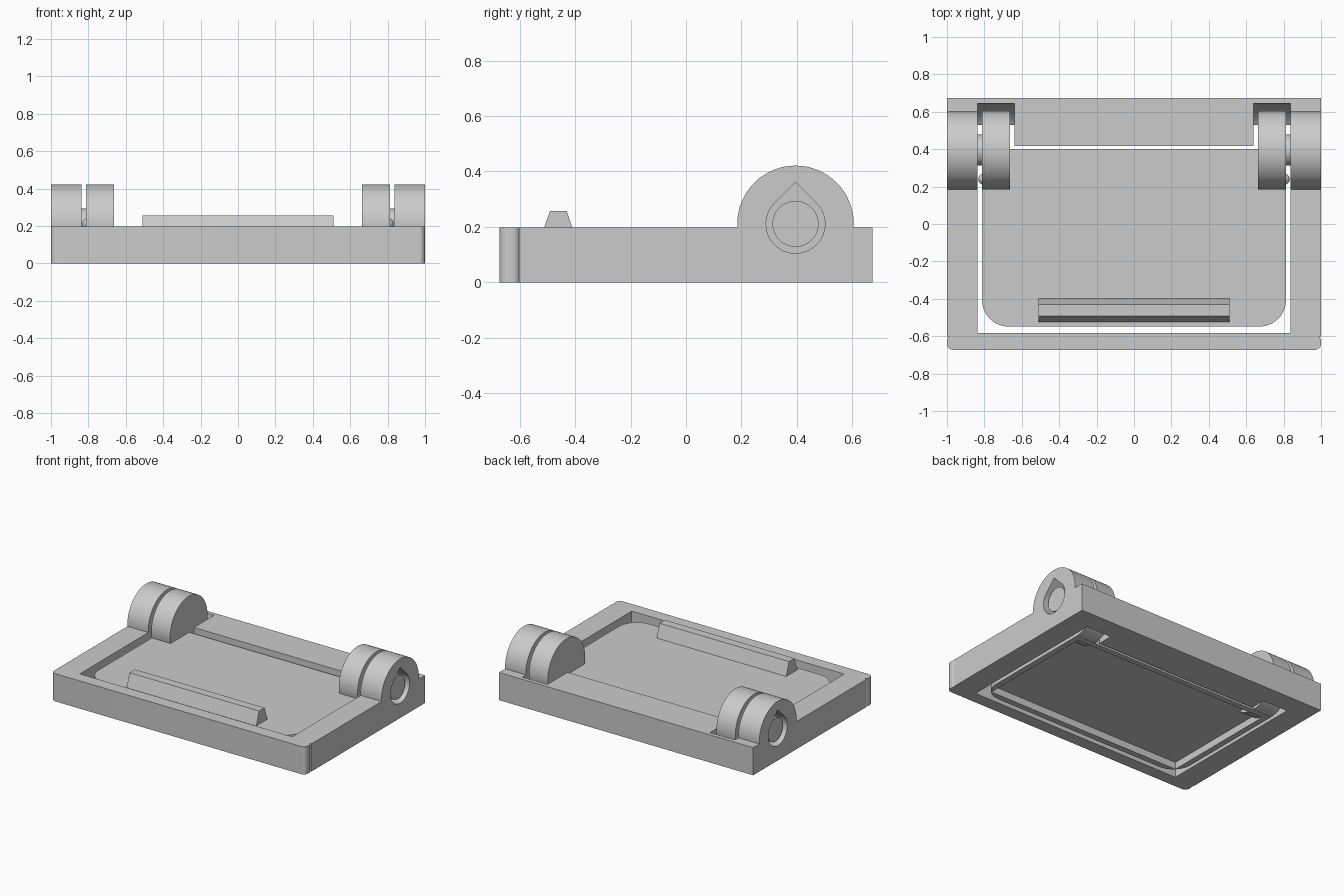
import bpy, bmesh, math
from mathutils import Vector

cube = bpy.data.objects.get("Cube")
if cube:
    bpy.data.objects.remove(cube, do_unlink=True)

grey = bpy.data.materials.new("plain grey")
grey.use_nodes = True
grey.diffuse_color = (0.6, 0.6, 0.6, 1)
grey.node_tree.nodes["Principled BSDF"].inputs["Base Color"].default_value = grey.diffuse_color

AXIS_Y, AXIS_Z = 0.395, 0.211   # hinge axis
TOP = 0.197                     # frame height
LID_TOP = 0.163
INNER_X = 0.836                 # half width of the opening


def prism(name, points, axis, start, end):
    """Extrude a 2D outline: (x, y) along z, or (y, z) along x."""
    def place(p, d):
        return Vector((p[0], p[1], d)) if axis == "z" else Vector((d, p[0], p[1]))
    bm = bmesh.new()
    face = bm.faces.new([bm.verts.new(place(p, start)) for p in points])
    grown = bmesh.ops.extrude_face_region(bm, geom=[face])["geom"]
    bmesh.ops.translate(bm, vec=place((0, 0), end - start),
                        verts=[v for v in grown if isinstance(v, bmesh.types.BMVert)])
    bmesh.ops.recalc_face_normals(bm, faces=bm.faces)
    mesh = bpy.data.meshes.new(name)
    bm.to_mesh(mesh)
    bm.free()
    mesh.materials.append(grey)
    obj = bpy.data.objects.new(name, mesh)
    bpy.context.collection.objects.link(obj)
    return obj


def arc(cx, cy, r, a0, a1, n):
    return [(cx + r * math.cos(math.radians(a0 + (a1 - a0) * i / n)),
             cy + r * math.sin(math.radians(a0 + (a1 - a0) * i / n))) for i in range(n + 1)]


def disc(r):
    return arc(AXIS_Y, AXIS_Z, r, 0, 360, 64)[:-1]


def rect(x0, x1, y0, y1):
    return [(x0, y0), (x1, y0), (x1, y1), (x0, y1)]


def rounded(x0, x1, y0, y1, r):
    return (arc(x0 + r, y0 + r, r, 180, 270, 10) + arc(x1 - r, y0 + r, r, 270, 360, 10)
            + arc(x1 - r, y1 - r, r, 0, 90, 10) + arc(x0 + r, y1 - r, r, 90, 180, 10))


def combine(target, tool, operation):
    mod = target.modifiers.new(operation.lower(), "BOOLEAN")
    mod.operation, mod.object, mod.solver = operation, tool, "EXACT"
    bpy.context.view_layer.objects.active = target
    bpy.ops.object.modifier_apply(modifier=mod.name)
    bpy.data.objects.remove(tool, do_unlink=True)


def smooth(obj):
    bpy.ops.object.select_all(action="DESELECT")
    obj.select_set(True)
    bpy.context.view_layer.objects.active = obj
    bpy.ops.object.shade_smooth_by_angle(angle=math.radians(25))


# Frame with its opening and round hinge clearances
frame = prism("frame", rect(-1, 1, -0.602, 0.673), "z", 0, TOP)
combine(frame, prism("opening", rect(-INNER_X, INNER_X, -0.584, 0.418), "z", -0.1, 0.5), "DIFFERENCE")
for s in (-1, 1):
    combine(frame, prism("clearance", disc(0.25), "x", s * 0.64, s * INNER_X), "DIFFERENCE")

# Frame knuckles with teardrop pin holes
teardrop = arc(AXIS_Y, AXIS_Z, 0.106, 135, 405, 48) + [(AXIS_Y, AXIS_Z + 0.15)]
for s in (-1, 1):
    combine(frame, prism("knuckle", disc(0.21), "x", s * INNER_X, s), "UNION")
    combine(frame, prism("pin_hole", teardrop, "x", s * 0.8, s * 1.1), "DIFFERENCE")
smooth(frame)

# Front rail with rounded ends
smooth(prism("front_rail", rounded(-1, 1, -0.673, -0.595, 0.032), "z", 0, TOP))

# Lid with rounded front corners and a shallow hollow underneath
r = 0.14
lid_outline = (arc(-0.812 + r, -0.548 + r, r, 180, 270, 16)
               + arc(0.812 - r, -0.548 + r, r, 270, 360, 16)
               + [(0.812, 0.4), (-0.812, 0.4)])
lid = prism("lid", lid_outline, "z", 0, LID_TOP)
combine(lid, prism("hollow", rect(-0.77, 0.77, -0.505, 0.36), "z", -0.1, 0.05), "DIFFERENCE")
smooth(lid)

# Handle ridge on the lid
prism("handle", [(-0.523, LID_TOP), (-0.399, LID_TOP), (-0.43, 0.257), (-0.491, 0.257)],
      "x", -0.51, 0.51)

# Lid knuckles, hinge pins and small detent bumps
for s, side in ((-1, "right"), (1, "left")):
    smooth(prism(side + "_lid_knuckle", disc(0.21), "x", s * 0.664, s * 0.812))
    smooth(prism(side + "_hinge_pin", disc(0.083), "x", s * 0.8, s * 0.98))
    bpy.ops.mesh.primitive_uv_sphere_add(segments=16, ring_count=10, radius=0.03,
                                         location=(s * 0.803, 0.24, AXIS_Z))
    bump = bpy.context.object
    bump.name = side + "_detent"
    bump.data.materials.append(grey)
    smooth(bump)
